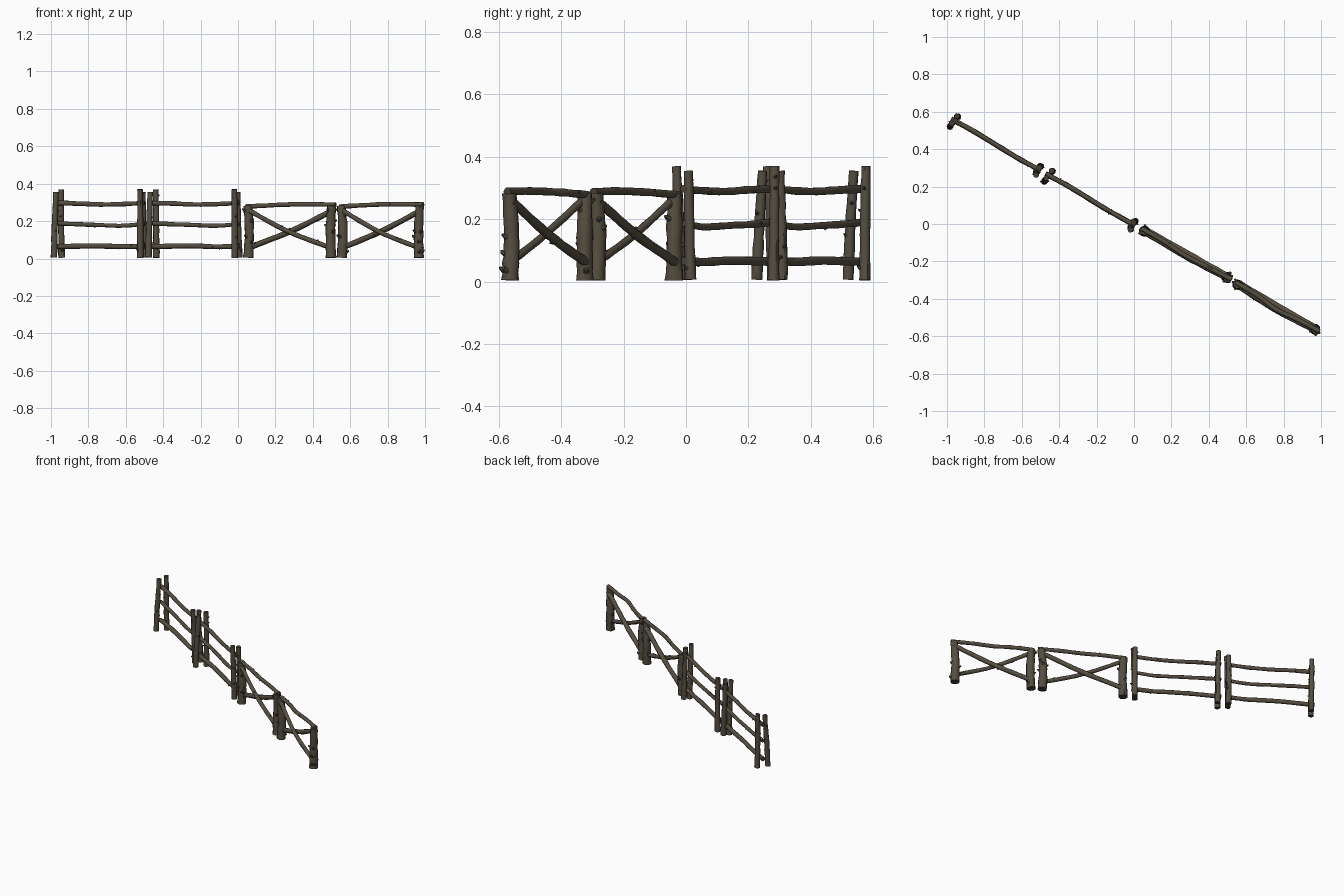
import bpy, bmesh, math, random
from mathutils import Vector

if "Cube" in bpy.data.objects:
    bpy.data.objects.remove(bpy.data.objects["Cube"])

random.seed(4)


def material(name, col):
    m = bpy.data.materials.new(name)
    m.diffuse_color = (*col, 1)
    m.use_nodes = True
    m.node_tree.nodes["Principled BSDF"].inputs["Base Color"].default_value = m.diffuse_color
    return m


BARK = material("dark bark", (0.092, 0.077, 0.053))
CUT = material("cut wood end", (0.06, 0.05, 0.036))


def curve_points(pts, n):
    """Catmull-Rom samples through the points."""
    p = [Vector(q) for q in pts]
    p = [2 * p[0] - p[1]] + p + [2 * p[-1] - p[-2]]
    out = []
    segs = len(p) - 3
    for i in range(n + 1):
        t = i / n * segs
        k = min(int(t), segs - 1)
        t -= k
        a, b, c, d = p[k:k + 4]
        out.append(0.5 * (2 * b + (c - a) * t + (2 * a - 5 * b + 4 * c - d) * t * t
                          + (3 * b - a - 3 * c + d) * t ** 3))
    return out


def log(name, pts, r0, r1, knots=2, rings=10, sides=10):
    """Irregular round log along a path, with broken twig stubs."""
    bm = bmesh.new()
    path = curve_points(pts, rings)
    loops, frames = [], []
    for i, c in enumerate(path):
        t = (path[min(i + 1, rings)] - path[max(i - 1, 0)]).normalized()
        ref = Vector((0.5, 0.866, 0))          # fence normal
        a = (ref - t * ref.dot(t)).normalized()
        b = t.cross(a)
        r = (r0 + (r1 - r0) * i / rings) * random.uniform(0.95, 1.06)
        frames.append((c, t, a, b, r))
        loops.append([bm.verts.new(c + (a * math.cos(w) + b * math.sin(w))
                                   * r * random.uniform(0.94, 1.06))
                      for w in [2 * math.pi * k / sides for k in range(sides)]])
    for l0, l1 in zip(loops, loops[1:]):
        for k in range(sides):
            j = (k + 1) % sides
            bm.faces.new((l0[k], l0[j], l1[j], l1[k]))
    for l in (loops[0][::-1], loops[-1]):
        bm.faces.new(l).material_index = 1
    # twig stubs, closed and slanting up along the log
    for _ in range(knots):
        c, t, a, b, r = frames[random.randint(1, rings - 1)]
        w = random.uniform(0, 2 * math.pi)
        out = a * math.cos(w) + b * math.sin(w)
        side = t.cross(out)
        ring = [t * math.cos(q) + side * math.sin(q) for q in [math.pi * k / 3 for k in range(6)]]
        base = [bm.verts.new(c + out * r * 0.7 + v * r * 0.5) for v in ring]
        tip = [bm.verts.new(c + out * r * 1.4 + t * r * 0.4 + v * r * 0.2) for v in ring]
        for k in range(6):
            j = (k + 1) % 6
            bm.faces.new((base[k], base[j], tip[j], tip[k]))
        bm.faces.new(tip)
        bm.faces.new(base[::-1])
    bmesh.ops.recalc_face_normals(bm, faces=bm.faces)
    me = bpy.data.meshes.new(name)
    bm.to_mesh(me)
    bm.free()
    me.materials.append(BARK)
    me.materials.append(CUT)
    ob = bpy.data.objects.new(name, me)
    bpy.context.collection.objects.link(ob)
    bpy.context.view_layer.objects.active = ob
    ob.select_set(True)
    bpy.ops.object.shade_smooth_by_angle(angle=math.radians(45))
    ob.select_set(False)


def rail_section(tag, dx, dy):
    """Three rails held between two pairs of thin posts."""
    def P(x, y, z):
        return (x + dx, y + dy, z)
    # post pairs: bottom and top points
    posts = [("left_front", (-0.984, 0.520, 0.006), (-0.974, 0.538, 0.355)),
             ("left_back", (-0.942, 0.574, 0.004), (-0.946, 0.577, 0.37)),
             ("right_front", (-0.522, 0.278, 0.004), (-0.524, 0.262, 0.37)),
             ("right_back", (-0.499, 0.308, 0.006), (-0.508, 0.301, 0.355))]
    for n, b, t in posts:
        mid = [(p + q) / 2 + random.uniform(-0.002, 0.002) for p, q in zip(b, t)]
        log(f"post_{n}_{tag}", [P(*b), P(*mid), P(*t)], 0.0178, 0.0148, 3)
    # rails: heights at left, quarter, middle, three quarters, right
    rails = [("top", (0.297, 0.294, 0.289, 0.291, 0.297), 0.013),
             ("middle", (0.190, 0.183, 0.179, 0.175, 0.185), 0.012),
             ("bottom", (0.064, 0.066, 0.067, 0.063, 0.066), 0.0145)]
    for n, zs, r in rails:
        pts = []
        for k, z in enumerate(zs):
            t = k / 4
            off = 0.003 * math.sin(2 * math.pi * t)
            pts.append(P(-0.978 + 0.48 * t + off * 0.5, 0.562 - 0.277 * t + off * 0.87, z))
        log(f"rail_{n}_{tag}", pts, r, r * 0.92, 2, 14)


def cross_section(tag, left, right, bow):
    """Two thick posts, a rail on top and two crossed braces."""
    (xl, yl), (xr, yr) = left, right

    def P(t, z, off=0):
        return (xl + (xr - xl) * t + off * 0.5, yl + (yr - yl) * t + off * 0.866, z)
    log(f"thick_post_left_{tag}", [P(0, 0.004), P(0.01, 0.14, 0.003), P(-0.005, 0.283)],
        0.028, 0.023, 6)
    log(f"thick_post_right_{tag}", [P(1, 0.004), P(0.99, 0.14, 0.003), P(1.01, 0.283)],
        0.028, 0.023, 6)
    log(f"top_rail_{tag}", [P(-0.03, 0.278, 0.005), P(0.25, 0.284, 0.003), P(0.5, 0.289, -bow),
                            P(0.75, 0.290, -0.002), P(1.05, 0.288, 0.003)], 0.0125, 0.0125, 2, 14)
    log(f"falling_brace_{tag}", [P(-0.02, 0.265, -0.006), P(0.5, 0.144, -0.006 - bow),
                                 P(1.0, 0.058, -0.006)], 0.0125, 0.013, 2, 12)
    log(f"rising_brace_{tag}", [P(0, 0.058, 0.010), P(0.5, 0.146, 0.010),
                                P(1.02, 0.258, 0.010)], 0.0155, 0.0145, 2, 12)


rail_section("a", 0, 0)
rail_section("b", 0.505, -0.293)
cross_section("c", (0.055, -0.038), (0.497, -0.287), 0.006)
cross_section("d", (0.555, -0.325), (0.968, -0.564), 0.012)
